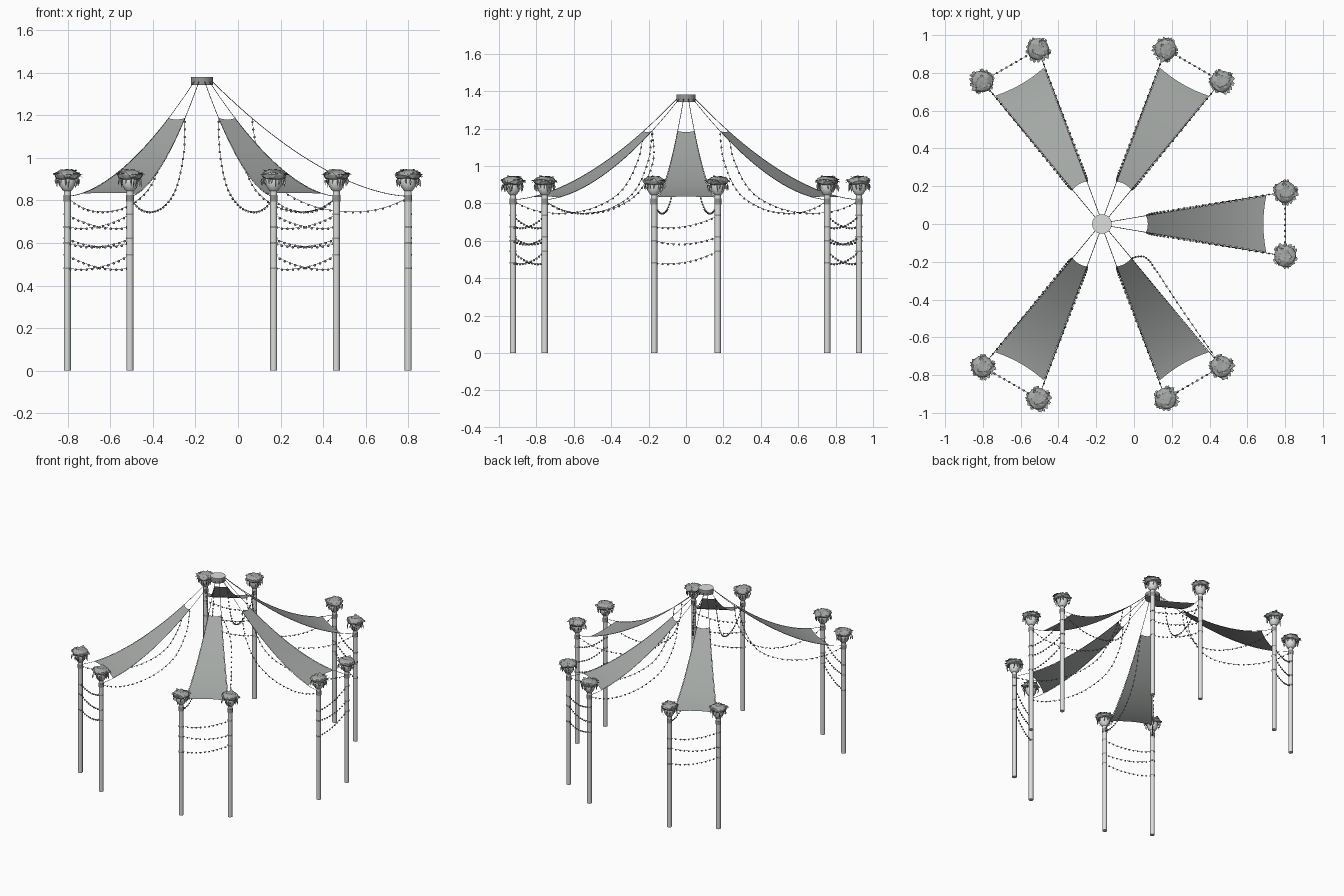
import bpy, bmesh, math, random
from mathutils import Vector, Matrix

random.seed(4)
if "Cube" in bpy.data.objects:
    bpy.data.objects.remove(bpy.data.objects["Cube"])


def material(name, r, g, b):
    m = bpy.data.materials.new(name)
    m.use_nodes = True
    m.diffuse_color = (r, g, b, 1)
    m.node_tree.nodes["Principled BSDF"].inputs["Base Color"].default_value = (r, g, b, 1)
    return m


POLE = material("pale grey", 0.72, 0.74, 0.72)
CLOTH = material("cloth grey", 0.37, 0.39, 0.375)
LEAF = material("leaf grey", 0.37, 0.39, 0.375)
BAND = material("band grey", 0.3, 0.31, 0.3)
WIRE = material("dark wire", 0.13, 0.135, 0.13)
BULB = material("bulb grey", 0.22, 0.225, 0.22)

HUB = Matrix.Translation((-0.17, 0, 0))
POLE_R, POLE_L, CABLE_END = 0.97, 0.17, 0.82


def add(name, data, mat, matrix, smooth=False):
    if not data.materials:
        data.materials.append(mat)
    ob = bpy.data.objects.new(name, data)
    bpy.context.collection.objects.link(ob)
    ob.matrix_world = matrix
    if smooth:
        data.shade_smooth()
    return ob


def finish(bm, name):
    me = bpy.data.meshes.new(name)
    bm.to_mesh(me)
    bm.free()
    return me


def lathe(name, profile, sides=16):
    """Spin (radius, height) points about z and cap both ends."""
    bm = bmesh.new()
    rings = []
    for r, z in profile:
        rings.append([bm.verts.new((r * math.cos(a), r * math.sin(a), z))
                      for a in (math.tau * i / sides for i in range(sides))])
    for lo, hi in zip(rings, rings[1:]):
        for i in range(sides):
            j = (i + 1) % sides
            bm.faces.new((lo[i], lo[j], hi[j], hi[i]))
    bm.faces.new(rings[0][::-1])
    bm.faces.new(rings[-1])
    return finish(bm, name)


def wire(name, pts, radius, matrix):
    cu = bpy.data.curves.new(name, "CURVE")
    cu.dimensions = "3D"
    cu.bevel_depth = radius
    cu.bevel_resolution = 0
    sp = cu.splines.new("POLY")
    sp.points.add(len(pts) - 1)
    for p, co in zip(sp.points, pts):
        p.co = (*co, 1)
    return add(name, cu, WIRE, matrix)


def bulbs(name, pts, spacing, size, matrix):
    """Small bulbs hung at even steps along a path."""
    bm = bmesh.new()
    travelled = spacing / 2
    for a, b in zip(pts, pts[1:]):
        seg = (b - a).length
        while travelled < seg:
            p = a.lerp(b, travelled / seg) - Vector((0, 0, size * 0.5))
            bmesh.ops.create_icosphere(bm, subdivisions=2, radius=size, matrix=Matrix.Translation(p))
            travelled += spacing
        travelled -= seg
    add(name, finish(bm, name), BULB, matrix, True)


def smooth_path(keys, steps=6):
    """Catmull-Rom interpolation through key points."""
    k = [keys[0]] + keys + [keys[-1]]
    out = []
    for p0, p1, p2, p3 in zip(k, k[1:], k[2:], k[3:]):
        for i in range(steps):
            t = i / steps
            out.append(0.5 * (2 * p1 + (p2 - p0) * t + (2 * p0 - 5 * p1 + 4 * p2 - p3) * t * t
                              + (3 * p1 - p0 - 3 * p2 + p3) * t ** 3))
    return out + [keys[-1]]


def cable_z(r):
    t = max(0, min(1, (r - 0.045) / (POLE_R - 0.045)))
    return CABLE_END + 0.543 * (1 - t) ** 1.7


def half_width(r):
    return 0.012 + (POLE_L - 0.012) * (r - 0.045) / (POLE_R - 0.045)


def leaf(bm, base, direction, length, width):
    d = direction.normalized()
    side = d.cross(Vector((random.uniform(-.3, .3), random.uniform(-.3, .3), 1))).normalized() * width
    mid = base + d * length * 0.45
    bm.faces.new([bm.verts.new(v) for v in (base, mid + side, base + d * length, mid - side)])


# Shared pole, collar, pot and foliage meshes
pole_mesh = lathe("pole", [(0.0165, 0), (0.0165, 0.87)])
collar_mesh = lathe("collar", [(0.0178, -0.004), (0.0178, 0.004)])
clamp_mesh = lathe("clamp", [(0.0185, 0.795), (0.0185, 0.825)])
pot_mesh = lathe("pot", [(0.018, 0.845), (0.024, 0.85), (0.036, 0.87), (0.04, 0.9), (0.036, 0.91)])

bm = bmesh.new()
bmesh.ops.create_icosphere(bm, subdivisions=2, radius=0.061,
                           matrix=Matrix.Translation((0, 0, 0.919)) @ Matrix.Diagonal((1, 1, 0.42, 1)))
for v in bm.verts:
    v.co += Vector([random.uniform(-0.004, 0.004) for _ in range(3)])
for i in range(60):
    a, r = random.uniform(0, math.tau), 0.055 * math.sqrt(random.random())
    out = Vector((math.cos(a), math.sin(a), 0))
    base = out * r + Vector((0, 0, 0.945 - 8 * r * r))
    leaf(bm, base, out + Vector((random.uniform(-.7, .7), random.uniform(-.7, .7), random.uniform(-.4, .2))),
         random.uniform(0.016, 0.024), 0.01)
for i in range(18):
    a = math.tau * i / 18 + random.uniform(-.1, .1)
    out = Vector((math.cos(a), math.sin(a), 0))
    leaf(bm, out * random.uniform(0.046, 0.058) + Vector((0, 0, 0.905)),
         Vector((random.uniform(-.2, .2), random.uniform(-.2, .2), -1)), random.uniform(0.02, 0.05), 0.006)
foliage_mesh = finish(bm, "foliage")

# Central hub with a dark rim and a pale cap
add("hub_rim", lathe("hub_rim", [(0.052, 1.343), (0.052, 1.378)], 24), BAND, HUB)
add("hub_cap", lathe("hub_cap", [(0.052, 1.378), (0.052, 1.381)], 24), POLE, HUB)

# Heights where the strands meet the right and left pole of a bay
STRANDS = [(0.675, 0.735), (0.6, 0.622), (0.482, 0.545)]

for bay in range(-2, 3):
    frame = HUB @ Matrix.Rotation(bay * math.pi / 3, 4, "Z")

    # Canopy cloth with hollowed ends
    bm = bmesh.new()
    rows, cols = 18, 8
    grid = []
    for i in range(rows + 1):
        row = []
        for j in range(cols + 1):
            s = 2 * j / cols - 1
            r0 = 0.235 + 0.008 * (1 - s * s)
            r1 = 0.87 - 0.015 * (1 - s * s)
            r = r0 + (r1 - r0) * i / rows
            row.append(bm.verts.new((r, 0.97 * s * half_width(r), cable_z(r))))
        grid.append(row)
    for i in range(rows):
        for j in range(cols):
            bm.faces.new((grid[i][j], grid[i + 1][j], grid[i + 1][j + 1], grid[i][j + 1]))
    add("canopy", finish(bm, "canopy"), CLOTH, frame, True)

    for side in (-1, 1):
        # Pole with planter
        spot = frame @ Matrix.Translation((POLE_R, side * POLE_L, 0))
        spin = Matrix.Rotation(random.uniform(0, math.tau), 4, "Z")
        add("pole", pole_mesh, POLE, spot, True)
        add("pot", pot_mesh, POLE, spot, True)
        add("foliage", foliage_mesh, LEAF, spot @ spin)
        add("clamp", clamp_mesh, BAND, spot)
        for ends in STRANDS:
            z = ends[(side + 1) // 2]
            add("collar", collar_mesh, BAND, spot @ Matrix.Translation((0, 0, z)))

        # Suspension cable along the cloth edge
        pts = []
        for i in range(25):
            r = 0.045 + (POLE_R - 0.045) * i / 24
            pts.append(Vector((r, side * half_width(r), cable_z(r))))
        wire("cable", pts, 0.0016, frame)

        # Drooping light string, one of them swinging wide
        swing = 0.06 if (bay, side) == (-1, 1) else 0.006
        keys = []
        for r, z, w in [(0.235, 1.19, 0), (0.265, 1.03, 1), (0.36, 0.865, 1), (0.52, 0.775, .7),
                        (0.7, 0.747, .4), (0.85, 0.764, .2), (POLE_R, 0.812, 0)]:
            keys.append(Vector((r, side * (half_width(r) + w * swing), z)))
        path = smooth_path(keys)
        wire("light_string", path, 0.0011, frame)
        bulbs("string_bulbs", path, 0.036, 0.0055, frame)

    # Strands slung between the two poles
    for right_z, left_z in STRANDS:
        path = []
        for i in range(17):
            t = i / 16
            z = right_z + (left_z - right_z) * t - 0.11 * t * (1 - t)
            path.append(Vector((POLE_R, POLE_L * (2 * t - 1), z)))
        wire("strand", path, 0.0008, frame)
        bulbs("strand_bulbs", path, 0.03, 0.006, frame)

# Sharp rims on the smooth round parts
for me in (pole_mesh, pot_mesh):
    me.set_sharp_from_angle(angle=math.radians(40))
